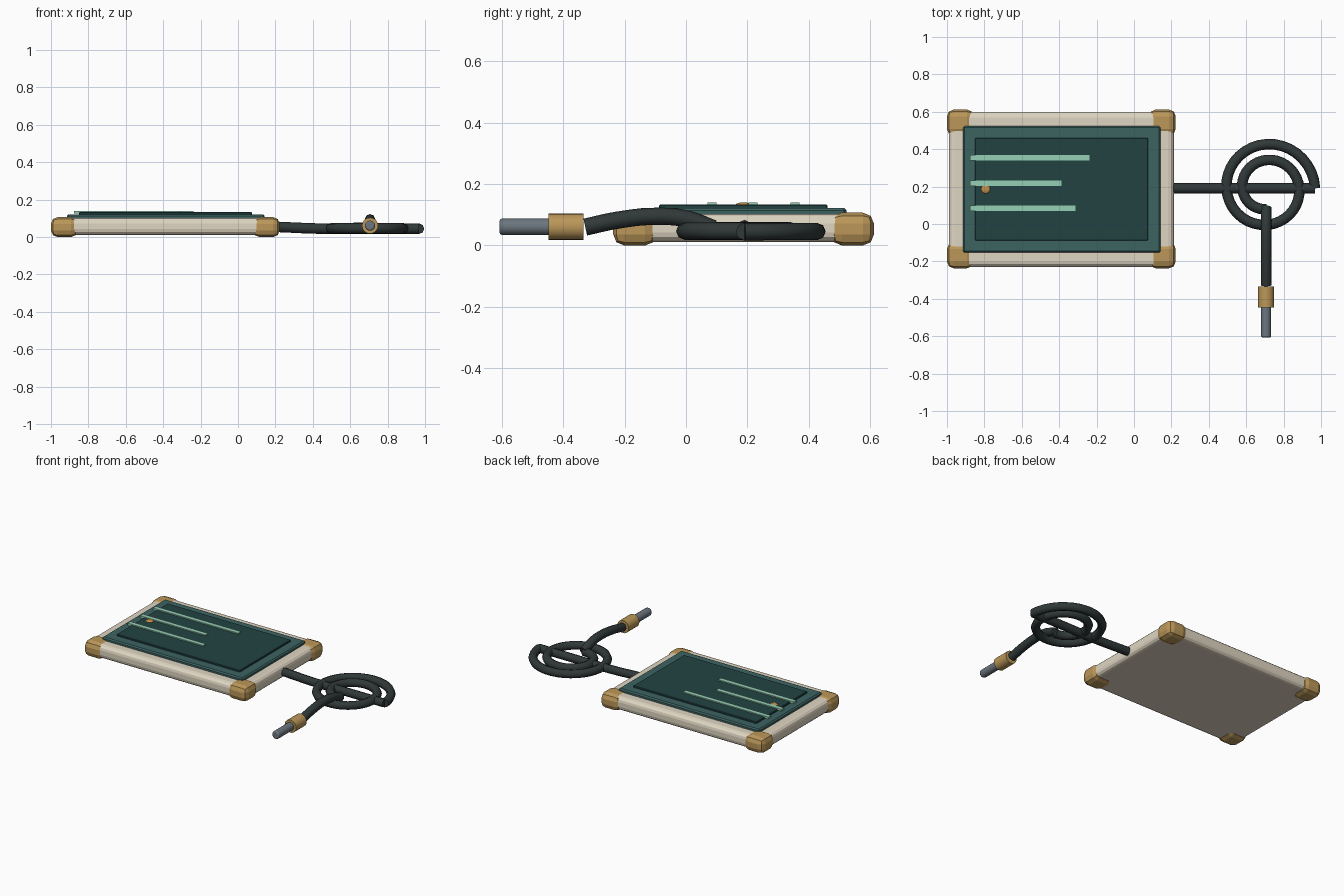
import bpy
import math
from mathutils import Vector

if "Cube" in bpy.data.objects:
    bpy.data.objects.remove(bpy.data.objects["Cube"])


def material(name, rgb):
    m = bpy.data.materials.new(name)
    m.diffuse_color = (*rgb, 1)
    m.use_nodes = True
    m.node_tree.nodes["Principled BSDF"].inputs["Base Color"].default_value = m.diffuse_color
    return m


CREAM = material("cream", (0.74, 0.67, 0.54))
BRASS = material("brass", (0.50, 0.31, 0.10))
TEAL = material("teal", (0.045, 0.125, 0.12))
DARK = material("dark_teal", (0.016, 0.055, 0.055))
MINT = material("mint", (0.30, 0.62, 0.46))
RUBBER = material("rubber", (0.03, 0.04, 0.04))
STEEL = material("steel", (0.15, 0.18, 0.21))
AMBER = material("amber", (0.55, 0.28, 0.07))


def finish(ob, name, mat, bevel=0, segments=1):
    ob.name = name
    ob.data.materials.append(mat)
    if bevel:
        b = ob.modifiers.new("bevel", "BEVEL")
        b.width, b.segments = bevel, segments
        b.limit_method = "ANGLE"
    return ob


def box(name, x, y, z, mat, bevel=0, segments=1):
    """Box from (min, max) ranges."""
    spans = (x, y, z)
    bpy.ops.mesh.primitive_cube_add(size=1, location=[(a + b) / 2 for a, b in spans])
    ob = bpy.context.object
    ob.scale = [b - a for a, b in spans]
    bpy.ops.object.transform_apply(location=False, rotation=False, scale=True)
    return finish(ob, name, mat, bevel, segments)


def rod(name, r, y0, y1, x, z, mat, bevel=0):
    """Cylinder lying along y."""
    bpy.ops.mesh.primitive_cylinder_add(vertices=20, radius=r, depth=y1 - y0,
                                        location=(x, (y0 + y1) / 2, z),
                                        rotation=(math.pi / 2, 0, 0))
    ob = finish(bpy.context.object, name, mat, bevel, 2)
    bpy.ops.object.shade_smooth_by_angle(angle=math.radians(35))
    return ob


def tube(name, points, r, kind="POLY"):
    cu = bpy.data.curves.new(name, "CURVE")
    cu.dimensions = "3D"
    cu.bevel_depth, cu.bevel_resolution = r, 2
    cu.use_fill_caps = True
    sp = cu.splines.new(kind)
    if kind == "BEZIER":
        sp.bezier_points.add(len(points) - 1)
        for bp, p in zip(sp.bezier_points, points):
            bp.co = p
            bp.handle_left_type = bp.handle_right_type = "AUTO"
        sp.resolution_u = 5
    else:
        sp.points.add(len(points) - 1)
        for sp_pt, p in zip(sp.points, points):
            sp_pt.co = (*p, 1)
    sp.use_smooth = True
    ob = bpy.data.objects.new(name, cu)
    bpy.context.collection.objects.link(ob)
    return finish(ob, name, RUBBER)


# Tablet body, bezel and screen
box("tablet_body", (-0.99, 0.213), (-0.23, 0.6), (0.012, 0.102), CREAM, 0.03, 3)
box("screen_bezel", (-0.915, 0.142), (-0.153, 0.523), (0.09, 0.122), TEAL, 0.008)
box("screen", (-0.85, 0.075), (-0.088, 0.46), (0.11, 0.133), DARK, 0.003)

# Corner bumpers
for i, x in enumerate(((-1.0, -0.857), (0.08, 0.223))):
    for j, y in enumerate(((-0.237, -0.097), (0.472, 0.612))):
        box(f"corner_bumper_{i}{j}", x, y, (0.0, 0.107), BRASS, 0.036, 2)

# Screen stripes of varying length
for i, (y, x1) in enumerate(((0.355, -0.237), (0.218, -0.388), (0.085, -0.312))):
    box(f"screen_stripe_{i}", (-0.877, x1), (y - 0.015, y + 0.015), (0.126, 0.14), MINT)

# Small indicator dot
bpy.ops.mesh.primitive_uv_sphere_add(segments=16, ring_count=8, radius=0.025,
                                     location=(-0.793, 0.187, 0.132))
dot = bpy.context.object
dot.scale.z = 0.35
finish(dot, "indicator_dot", AMBER)
bpy.ops.object.shade_smooth_by_angle()

# Cable: straight lead, flat inward spiral, then a raised tail
R = 0.028
tube("cable_lead", [(0.2, 0.19, 0.055), (0.45, 0.19, 0.045), (0.7, 0.19, 0.045),
                    (0.968, 0.19, 0.045)], R, "BEZIER")
N = 63
coil = []
for i in range(N + 1):
    t = i / N
    a, r = t * 1.75 * math.tau, 0.258 - 0.148 * t
    coil.append((0.71 + r * math.cos(a), 0.19 + r * math.sin(a), 0.045 + 0.004 * t))
tube("cable_coil", coil, R)
tube("cable_tail", [(0.706, 0.09, 0.055), (0.706, 0.0, 0.087), (0.706, -0.1, 0.095),
                    (0.706, -0.22, 0.083), (0.706, -0.328, 0.06)], R, "BEZIER")

# Connector sleeve and plug pin
rod("connector_sleeve", 0.043, -0.447, -0.333, 0.706, 0.061, BRASS)
rod("plug_pin", 0.027, -0.607, -0.44, 0.706, 0.061, STEEL, 0.008)
